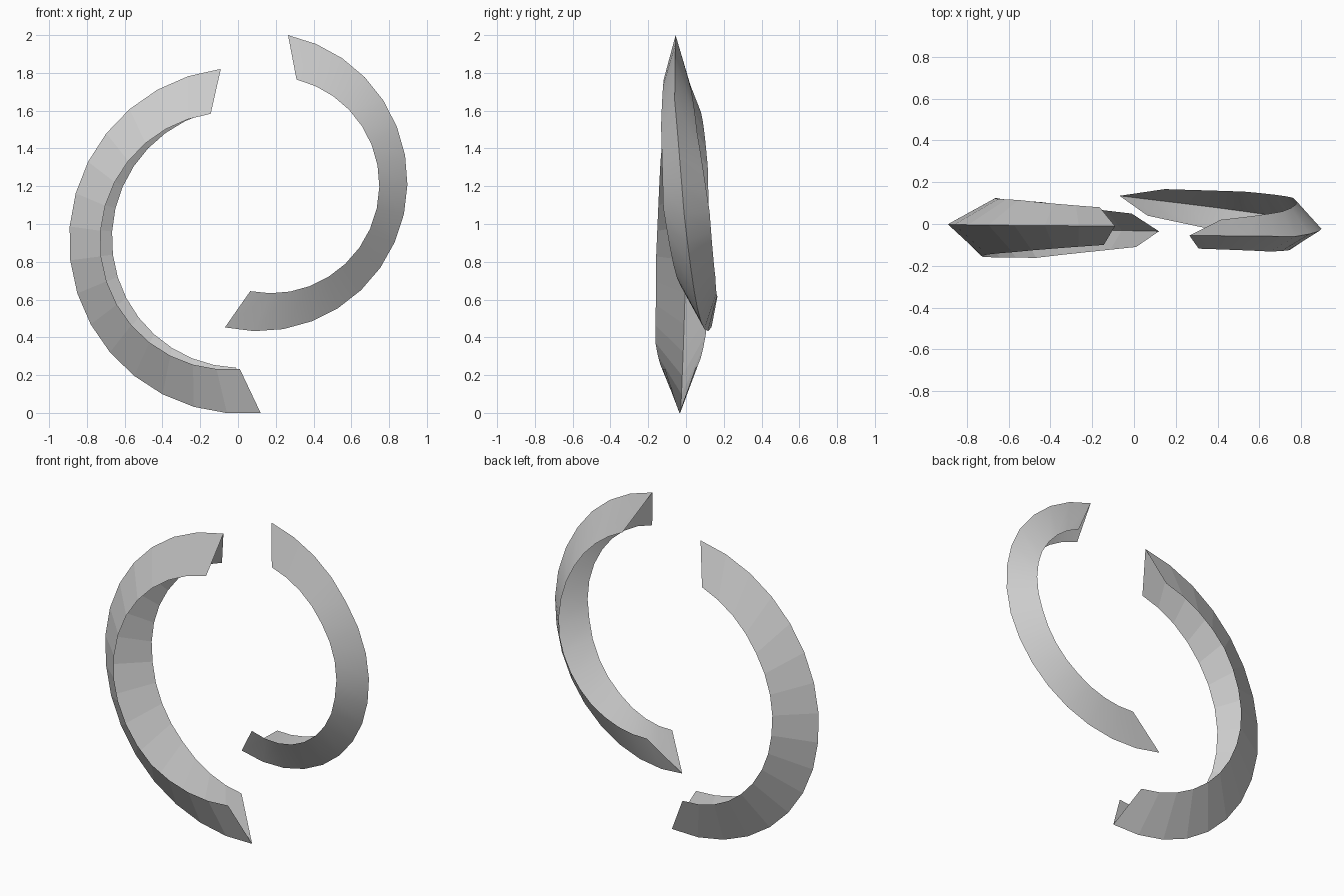
import bpy, bmesh
from math import cos, sin, pi, radians

cube = bpy.data.objects.get("Cube")
if cube:
    bpy.data.objects.remove(cube, do_unlink=True)

SEGMENTS = 16

grey = bpy.data.materials.new("light_grey")
grey.use_nodes = True
colour = (0.6, 0.6, 0.6, 1)
grey.diffuse_color = colour
grey.node_tree.nodes["Principled BSDF"].inputs["Base Color"].default_value = colour


def sample(keys, t):
    """Linear blend through evenly spaced keys."""
    s = t * (len(keys) - 1)
    i = min(int(s), len(keys) - 2)
    return keys[i] + (keys[i + 1] - keys[i]) * (s - i)


def arc_edge(bm, centre, angles, radii, bulge, depths):
    """One long edge of a crescent, as a row of vertices."""
    row = []
    for i in range(SEGMENTS + 1):
        t = i / SEGMENTS
        a = radians(sample(angles, t))
        r = sample(radii, t) + bulge * sin(pi * t)
        row.append(bm.verts.new((centre[0] + r * cos(a), sample(depths, t),
                                 centre[1] + r * sin(a))))
    return row


def crescent(name, centre, front, ridge, back):
    """Open V-shaped shell: two curved strips that meet along the outer ridge."""
    bm = bmesh.new()
    rows = [arc_edge(bm, centre, *edge) for edge in (front, ridge, back)]
    for a, b in zip(rows, rows[1:]):
        for i in range(SEGMENTS):
            bm.faces.new((a[i], b[i], b[i + 1], a[i + 1]))
    bm.normal_update()
    # Turn the front strip towards the front
    if bm.faces[:][0].normal.y > 0:
        bmesh.ops.reverse_faces(bm, faces=bm.faces)
    mesh = bpy.data.meshes.new(name)
    bm.to_mesh(mesh)
    bm.free()
    mesh.materials.append(grey)
    obj = bpy.data.objects.new(name, mesh)
    bpy.context.collection.objects.link(obj)
    return obj


# Larger faceted crescent
crescent("right_crescent", (0.03, 0.914),
         front=((104.6, 268.3), (0.692, 0.682), 0.073,
                (-0.1, -0.135, -0.158, -0.162, -0.11)),
         ridge=((97.6, 275.6), (0.915, 0.918), 0.008,
                (-0.01, -0.005, 0, -0.02, -0.035)),
         back=((106, 266.5), (0.703, 0.676), 0.007,
               (0.08, 0.115, 0.125, 0.105, 0.05)))

# Smaller, tilted crescent with smooth strips
small = crescent("left_crescent", (0.105, 1.22),
                 front=((69.4, -94), (0.582, 0.577), 0.065,
                        (-0.118, -0.132, -0.12, -0.05, 0.04)),
                 ridge=((78.4, -102.8), (0.796, 0.787), 0,
                        (-0.055, -0.06, -0.01, 0.06, 0.135)),
                 back=((59.5, -86), (0.61, 0.602), 0.07,
                       (0.02, 0.06, 0.125, 0.155, 0.167)))
bpy.ops.object.select_all(action="DESELECT")
small.select_set(True)
bpy.context.view_layer.objects.active = small
bpy.ops.object.shade_smooth_by_angle(angle=radians(30))
